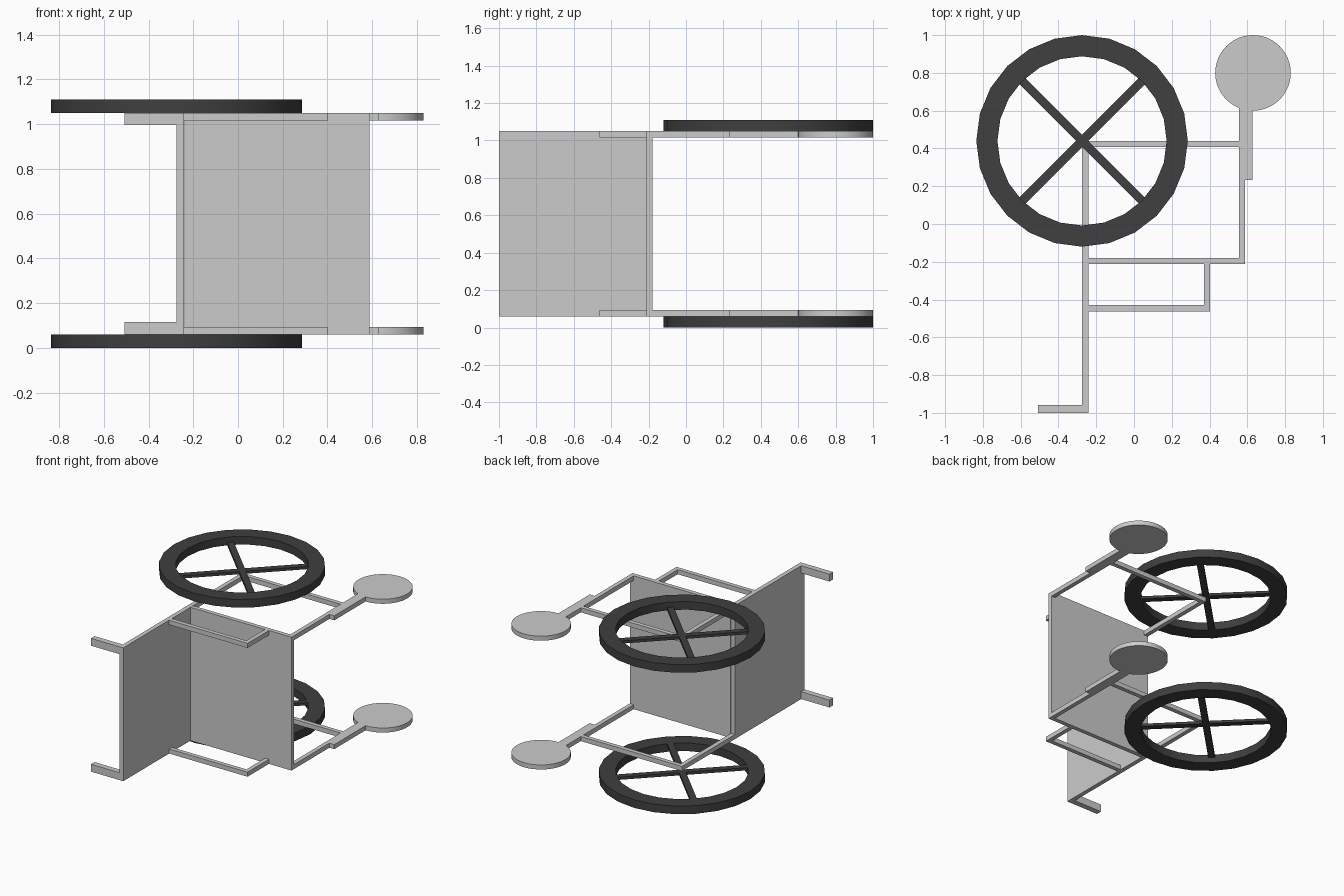
import bpy, bmesh, math

if "Cube" in bpy.data.objects:
    bpy.data.objects.remove(bpy.data.objects["Cube"])

MID = 0.555            # mirror plane between the two sides
Z0, T = 0.06, 0.034    # outer face of the frame, tube thickness

dark = bpy.data.materials.new("dark_rubber")
dark.diffuse_color = (0.05, 0.05, 0.05, 1)
dark.use_nodes = True
dark.node_tree.nodes["Principled BSDF"].inputs["Base Color"].default_value = dark.diffuse_color


def finish(name, bm, mat=None, smooth=False):
    bmesh.ops.recalc_face_normals(bm, faces=bm.faces)
    me = bpy.data.meshes.new(name)
    bm.to_mesh(me)
    bm.free()
    ob = bpy.data.objects.new(name, me)
    bpy.context.collection.objects.link(ob)
    if mat:
        me.materials.append(mat)
    if smooth:
        bpy.ops.object.select_all(action='DESELECT')
        ob.select_set(True)
        bpy.context.view_layer.objects.active = ob
        bpy.ops.object.shade_smooth_by_angle(angle=math.radians(30))
    return ob


def box(name, x0, x1, y0, y1, z0, z1):
    bm = bmesh.new()
    bmesh.ops.create_cube(bm, size=1)
    for v in bm.verts:
        v.co = ((x0 + x1) / 2 + v.co.x * (x1 - x0),
                (y0 + y1) / 2 + v.co.y * (y1 - y0),
                (z0 + z1) / 2 + v.co.z * (z1 - z0))
    return finish(name, bm)


def ring(name, cx, cy, r_in, r_out, z0, z1, n):
    bm = bmesh.new()
    profile = [(r_in, z0), (r_out, z0), (r_out, z1), (r_in, z1)]
    loops = []
    for i in range(n):
        a = math.tau * i / n
        loops.append([bm.verts.new((cx + r * math.cos(a), cy + r * math.sin(a), z))
                      for r, z in profile])
    for i in range(n):
        p, q = loops[i], loops[(i + 1) % n]
        for k in range(4):
            m = (k + 1) % 4
            bm.faces.new((p[k], q[k], q[m], p[m]))
    return finish(name, bm, dark, True)


def disc(name, cx, cy, r, z0, z1, n):
    bm = bmesh.new()
    bmesh.ops.create_cone(bm, cap_ends=True, segments=n, radius1=r, radius2=r, depth=z1 - z0)
    bmesh.ops.translate(bm, verts=bm.verts, vec=(cx, cy, (z0 + z1) / 2))
    return finish(name, bm, None, True)


# seat and backrest panels span the full width
box("seat", -0.24, 0.588, -0.212, -0.18, Z0, 2 * MID - Z0)
box("backrest", -0.275, -0.242, -1.0, -0.18, Z0, 2 * MID - Z0)

# side tubes: name, x range, y range, thickness across the chair
tubes = [
    ("push_handle", -0.508, -0.242, -1.0, -0.958, 0.055),
    ("rear_post", -0.275, -0.242, -0.18, 0.44, T),
    ("lower_rail", -0.242, 0.556, 0.408, 0.44, T),
    ("front_post", 0.556, 0.594, -0.18, 0.62, T),
    ("caster_fork", 0.594, 0.628, 0.232, 0.62, T),
    ("armrest", -0.242, 0.402, -0.462, -0.43, T),
    ("armrest_support", 0.37, 0.402, -0.43, -0.212, T),
]
tubes[3] = ("front_post", 0.556, 0.588, -0.18, 0.62, T)
tubes[4] = ("caster_fork", 0.588, 0.628, 0.232, 0.62, T)

for side in ("left", "right"):
    def span(a, b):
        return (a, b) if side == "right" else (2 * MID - b, 2 * MID - a)

    for name, x0, x1, y0, y1, t in tubes:
        box(f"{name}_{side}", x0, x1, y0, y1, *span(Z0, Z0 + t))

    # front caster
    disc(f"caster_{side}", 0.63, 0.8, 0.2, *span(Z0, Z0 + T), 48)

    # big wheel rim with crossed spokes on the inner face
    ring(f"wheel_rim_{side}", -0.275, 0.44, 0.448, 0.56, *span(0, Z0), 24)
    for k, angle in enumerate((45, -45)):
        sp = box(f"spoke_{side}_{k}", -0.46, 0.46, -0.023, 0.023, *span(0.04, Z0))
        sp.location = (-0.275, 0.44, 0)
        sp.rotation_euler.z = math.radians(angle)
        sp.data.materials.append(dark)
